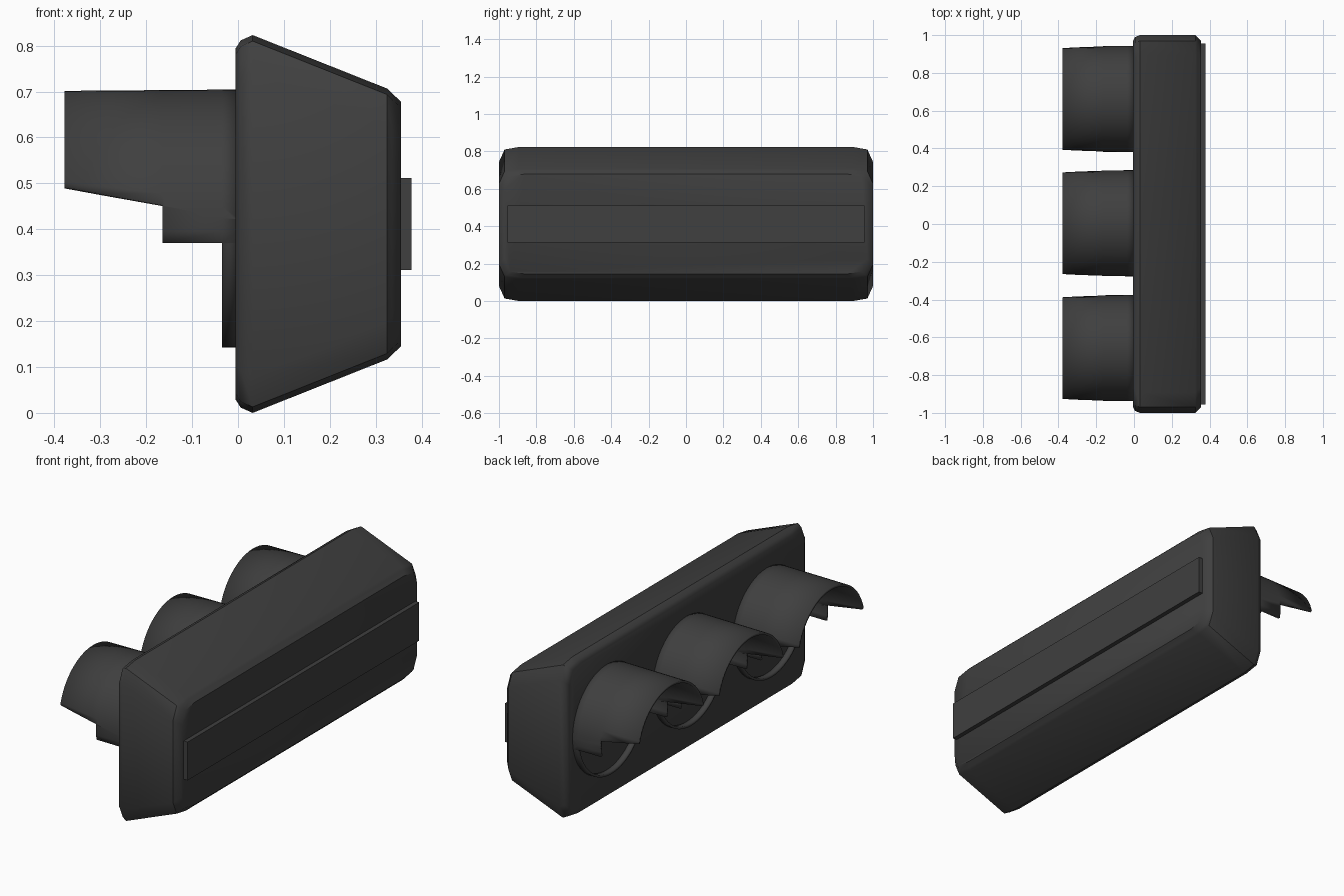
import bpy, bmesh, math
from mathutils import Vector

cube = bpy.data.objects.get("Cube")
if cube:
    bpy.data.objects.remove(cube, do_unlink=True)

mat = bpy.data.materials.new("charcoal")
mat.use_nodes = True
mat.diffuse_color = (0.05, 0.05, 0.05, 1)
mat.node_tree.nodes["Principled BSDF"].inputs["Base Color"].default_value = (0.05, 0.05, 0.05, 1)

MID = 0.4115      # height of the housing axis
LENS_Z = 0.4235   # height of the lens axis


def finish(name, bm, angle=35):
    bmesh.ops.recalc_face_normals(bm, faces=bm.faces)
    mesh = bpy.data.meshes.new(name)
    bm.to_mesh(mesh)
    bm.free()
    mesh.materials.append(mat)
    obj = bpy.data.objects.new(name, mesh)
    bpy.context.collection.objects.link(obj)
    bpy.ops.object.select_all(action='DESELECT')
    obj.select_set(True)
    bpy.context.view_layer.objects.active = obj
    bpy.ops.object.shade_smooth_by_angle(angle=math.radians(angle))
    return obj


def corner_section(bm, x, hy, hz):
    """Rectangle with eased corners, standing across the x axis."""
    corner = [(hy, hz - 0.08), (hy - 0.03, hz - 0.013), (hy - 0.107, hz)]
    pts = list(corner)
    pts += [(-y, z) for y, z in reversed(corner)]
    pts += [(-y, -z) for y, z in corner]
    pts += [(y, -z) for y, z in reversed(corner)]
    return [bm.verts.new((x, y, MID + z)) for y, z in pts]


# Housing: tapered box lofted through eased sections
bm = bmesh.new()
stations = [(-0.005, 0.97, 0.383), (0.006, 0.99, 0.4), (0.032, 1, 0.4115),
            (0.325, 1, 0.295), (0.335, 0.99, 0.285), (0.355, 0.97, 0.267)]
rings = [corner_section(bm, *s) for s in stations]
for a, b in zip(rings, rings[1:]):
    for i in range(len(a)):
        j = (i + 1) % len(a)
        bm.faces.new((a[i], a[j], b[j], b[i]))
bm.faces.new(rings[0])
bm.faces.new(rings[-1])
finish("housing", bm, 40)

# Mounting strip on the rear of the housing
bm = bmesh.new()
bmesh.ops.create_cube(bm, size=1)
for v in bm.verts:
    v.co = Vector((0.364 + v.co.x * 0.028, v.co.y * 1.91, MID + v.co.z * 0.2))
finish("mounting_strip", bm)


def visor(name, cy, radius=0.281, sides=64):
    """Thin tube, stepped away below into a hood."""
    bm = bmesh.new()
    loops = []
    for x in (0, -0.035, -0.165, -0.378):
        r = radius - 0.003 * abs(x) / 0.378
        loops.append([bm.verts.new((x, cy + r * math.cos(t), LENS_Z + r * math.sin(t)))
                      for t in (math.tau * i / sides for i in range(sides))])
    for a, b in zip(loops, loops[1:]):
        for i in range(sides):
            j = (i + 1) % sides
            bm.faces.new((a[i], b[i], b[j], a[j]))
    # Cut lines of the lower steps
    slope = Vector((0.04, 0, 0.215))
    tip = Vector((-0.378, 0, 0.492))
    for co, no in ((Vector((0, 0, 0.37)), Vector((0, 0, 1))), (tip, slope)):
        bmesh.ops.bisect_plane(bm, geom=bm.verts[:] + bm.edges[:] + bm.faces[:],
                               plane_co=co, plane_no=no)
    waste = []
    for f in bm.faces:
        c = f.calc_center_median()
        if c.x < -0.165 and (c - tip).dot(slope) < 0:
            waste.append(f)
        elif -0.165 < c.x < -0.035 and c.z < 0.37:
            waste.append(f)
    bmesh.ops.delete(bm, geom=waste, context='FACES')
    obj = finish(name, bm)
    mod = obj.modifiers.new("wall", 'SOLIDIFY')
    mod.thickness = 0.012
    # Keep the outer skin in place whichever way the normals face
    face = max(obj.data.polygons, key=lambda p: p.center.z)
    mod.offset = -1 if face.normal.z > 0 else 1


for name, y in (("visor_near", -0.657), ("visor_middle", 0.004), ("visor_far", 0.662)):
    visor(name, y)
